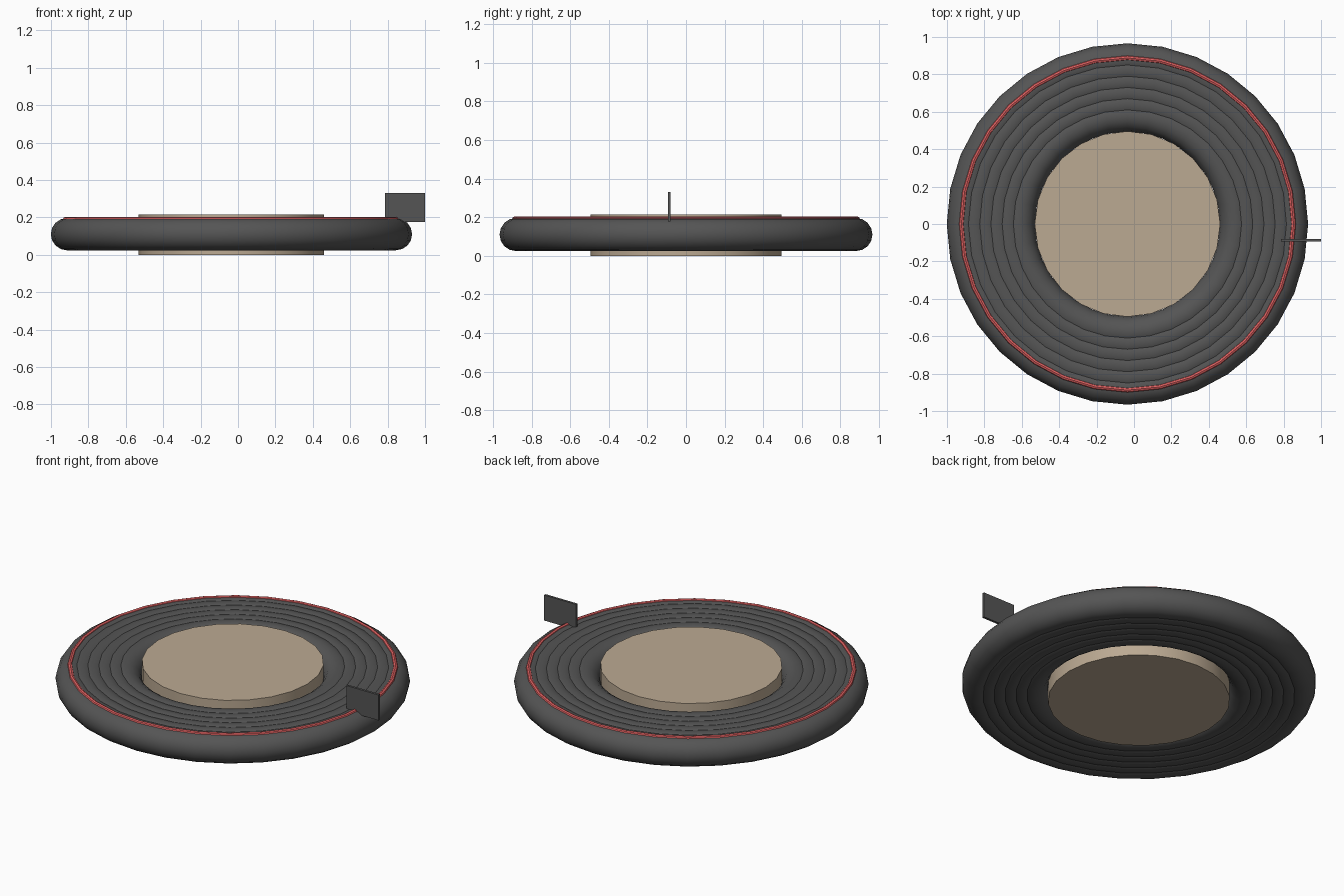
import bpy

if "Cube" in bpy.data.objects:
    bpy.data.objects.remove(bpy.data.objects["Cube"])

CX = -0.035      # coil centre in x
MID = 0.108      # mid height of the coil


def material(name, rgb):
    m = bpy.data.materials.new(name)
    m.diffuse_color = (*rgb, 1)
    m.use_nodes = True
    m.node_tree.nodes["Principled BSDF"].inputs["Base Color"].default_value = m.diffuse_color
    return m


def finish(name, mat=None, smooth=True):
    ob = bpy.context.object
    ob.name = name
    if mat:
        ob.data.materials.append(mat)
    if smooth:
        bpy.ops.object.shade_smooth_by_angle()
    return ob


def ring(name, major, minor, z, mat, sides):
    bpy.ops.mesh.primitive_torus_add(
        location=(CX, 0, z), major_radius=major, minor_radius=minor,
        major_segments=32, minor_segments=sides)
    return finish(name, mat)


rubber = material("dark_rubber", (0.09, 0.09, 0.09))
card = material("card", (0.50, 0.40, 0.29))
red = material("red", (0.75, 0.12, 0.12))

# Overlapping turns of the coil
for i in range(6):
    ring(f"coil_turn_{i + 1}", 0.58 + 0.06 * i, 0.086, MID + 0.002, rubber, 16)

# Thin red stripe on the outer turn
ring("red_stripe", 0.888, 0.013, 0.19, red, 8)

# Central core disc
bpy.ops.mesh.primitive_cylinder_add(
    vertices=24, radius=0.496, depth=0.215, location=(CX, 0, 0.1075))
finish("core", card)

# Loose end tab standing on the rim
bpy.ops.mesh.primitive_cube_add(size=1, location=(0.8935, -0.087, 0.253))
tab = finish("end_tab", rubber, False)
tab.scale = (0.213, 0.014, 0.153)
